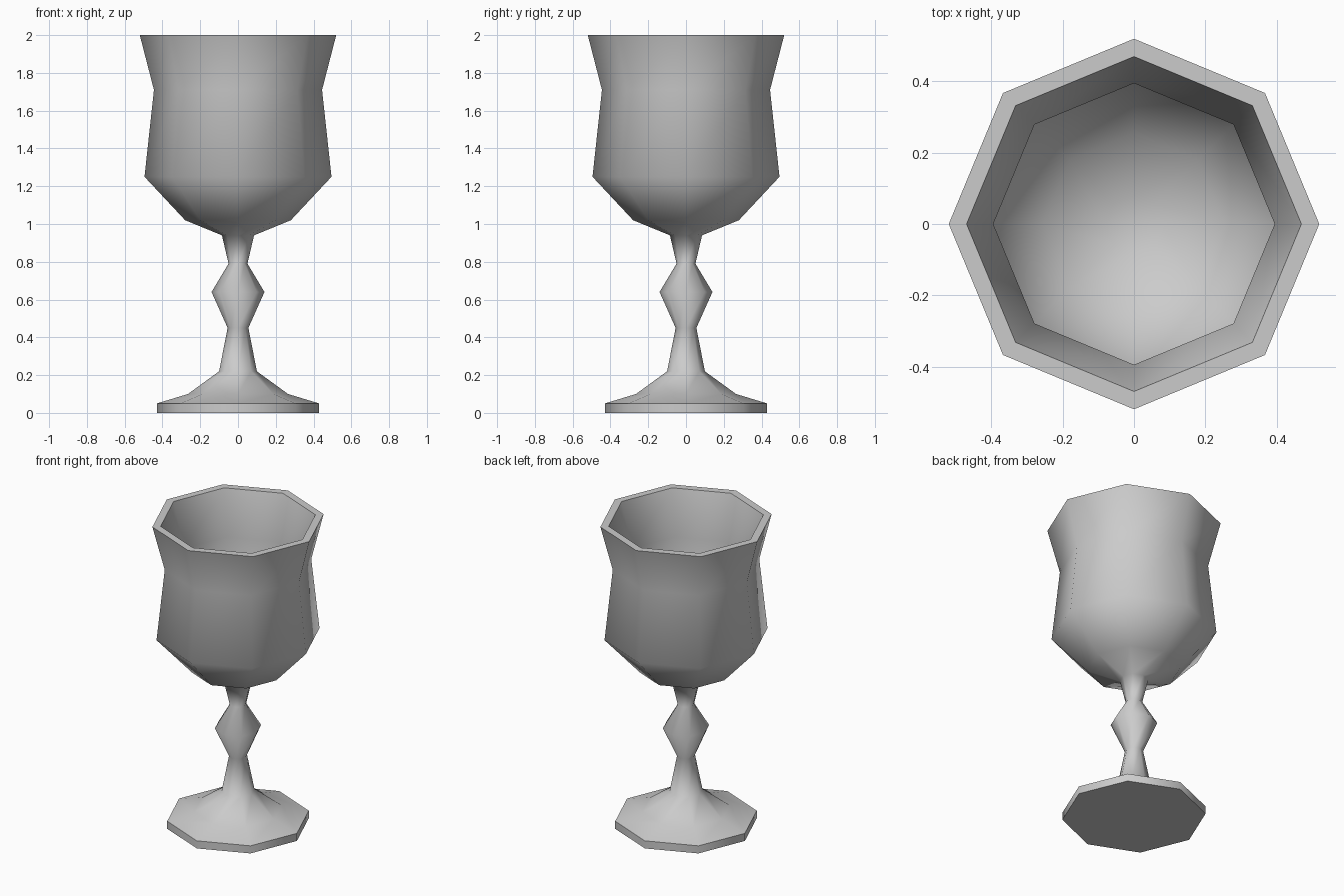
import bpy
import bmesh
from math import cos, sin, pi, radians

cube = bpy.data.objects.get("Cube")
if cube:
    bpy.data.objects.remove(cube, do_unlink=True)

SIDES = 8

grey = bpy.data.materials.new("plain grey")
grey.use_nodes = True
colour = (0.6, 0.6, 0.6, 1.0)
grey.diffuse_color = colour
grey.node_tree.nodes["Principled BSDF"].inputs["Base Color"].default_value = colour

# Radius and height pairs, from the foot up to the rim, then down inside the bowl
foot = [(0.43, 0), (0.43, 0.05), (0.265, 0.1), (0.1, 0.22)]
stem = [(0.055, 0.45), (0.14, 0.64), (0.05, 0.79), (0.085, 0.94)]
bowl = [(0.28, 1.02), (0.495, 1.25), (0.445, 1.71), (0.52, 2)]
inside = [(0.47, 2), (0.395, 1.71), (0.443, 1.27), (0.255, 1.07), (0.08, 1.0)]


def lathe(name, profile):
    """Turn a profile about z, closing both ends with flat caps."""
    bm = bmesh.new()
    rings = []
    for r, z in profile:
        angles = [2 * pi * i / SIDES for i in range(SIDES)]
        rings.append([bm.verts.new((r * cos(a), r * sin(a), z)) for a in angles])
    for low, high in zip(rings, rings[1:]):
        for i in range(SIDES):
            j = (i + 1) % SIDES
            bm.faces.new((low[i], low[j], high[j], high[i]))
    bm.faces.new(rings[0][::-1])
    bm.faces.new(rings[-1])
    mesh = bpy.data.meshes.new(name)
    bm.to_mesh(mesh)
    bm.free()
    mesh.materials.append(grey)
    obj = bpy.data.objects.new(name, mesh)
    bpy.context.collection.objects.link(obj)
    return obj


goblet = lathe("goblet", foot + stem + bowl + inside)

# Smooth body with crisp rim and foot edges
bpy.ops.object.select_all(action="DESELECT")
goblet.select_set(True)
bpy.context.view_layer.objects.active = goblet
bpy.ops.object.shade_smooth_by_angle(angle=radians(60))
